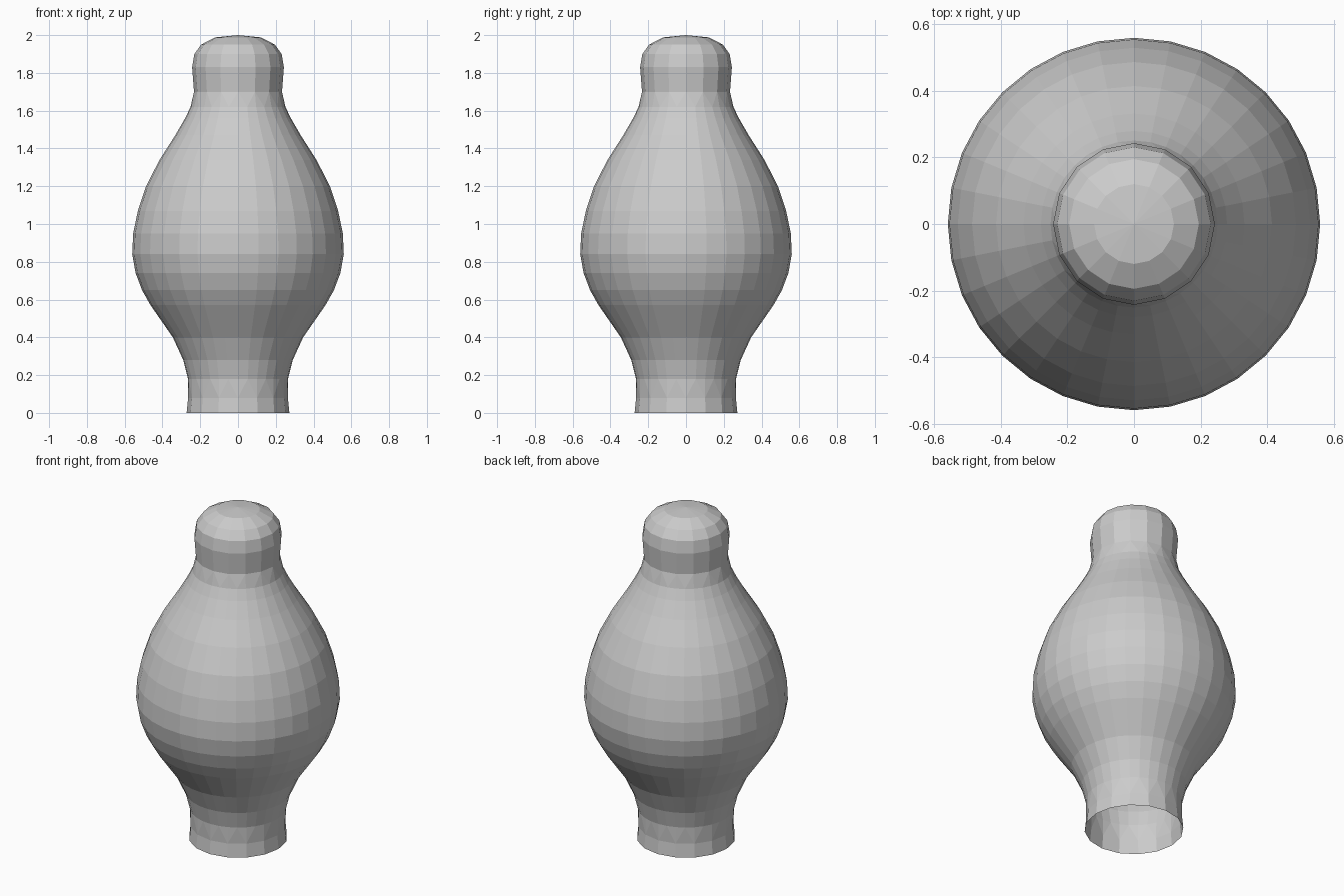
import bpy, bmesh
from math import cos, sin, tau

if "Cube" in bpy.data.objects:
    bpy.data.objects.remove(bpy.data.objects["Cube"])

# Profile rings: (radius, height, sides); ends are coarser than the belly
PROFILE = [
    (0.272, 0.0, 16), (0.264, 0.08, 16), (0.265, 0.18, 32), (0.29, 0.28, 32),
    (0.345, 0.40, 32), (0.463, 0.57, 32), (0.508, 0.65, 32), (0.542, 0.74, 32),
    (0.56, 0.84, 32), (0.555, 0.95, 32), (0.53, 1.07, 32), (0.487, 1.20, 32),
    (0.415, 1.34, 32), (0.332, 1.47, 32), (0.28, 1.56, 32), (0.251, 1.62, 32),
    (0.233, 1.70, 16), (0.243, 1.83, 16), (0.231, 1.90, 16),
    (0.195, 1.95, 16), (0.12, 1.988, 16),
]


def ring(bm, r, z, n):
    return [bm.verts.new((r * cos(tau * i / n), r * sin(tau * i / n), z)) for i in range(n)]


def bridge(bm, low, high):
    """Join two rings, with triangles where the side count halves or doubles."""
    n, m = len(low), len(high)
    for i in range(min(n, m)):
        if n == m:
            j = (i + 1) % n
            bm.faces.new((low[i], low[j], high[j], high[i]))
        elif n < m:
            a, b = low[i], low[(i + 1) % n]
            c, d, e = high[2 * i], high[2 * i + 1], high[(2 * i + 2) % m]
            for f in ((a, d, c), (a, b, d), (b, e, d)):
                bm.faces.new(f)
        else:
            a, b = high[i], high[(i + 1) % m]
            c, d, e = low[2 * i], low[2 * i + 1], low[(2 * i + 2) % n]
            for f in ((c, d, a), (d, b, a), (d, e, b)):
                bm.faces.new(f)


# Hollow bulbous shell, open at the base
bm = bmesh.new()
rings = [ring(bm, *p) for p in PROFILE]
for low, high in zip(rings, rings[1:]):
    bridge(bm, low, high)

# Rounded tip
tip = bm.verts.new((0, 0, 2.0))
top = rings[-1]
for i, v in enumerate(top):
    bm.faces.new((v, top[(i + 1) % len(top)], tip))

mesh = bpy.data.meshes.new("bulb_shell")
bm.to_mesh(mesh)
bm.free()
bpy.context.collection.objects.link(bpy.data.objects.new("bulb_shell", mesh))
